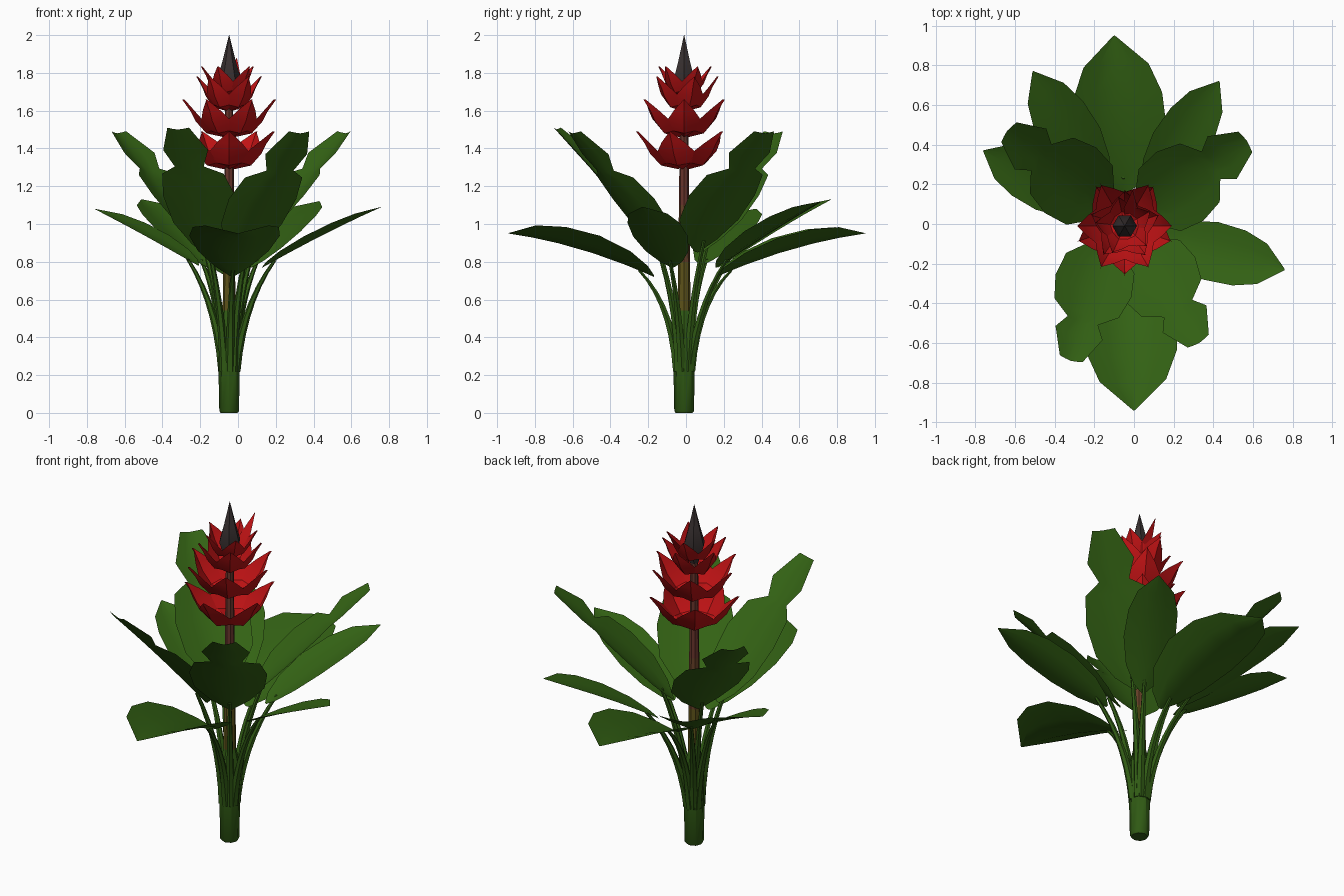
import bpy, bmesh, math
from mathutils import Vector

if "Cube" in bpy.data.objects:
    bpy.data.objects.remove(bpy.data.objects["Cube"])


def material(name, rgb):
    m = bpy.data.materials.new(name)
    m.use_nodes = True
    m.diffuse_color = (*rgb, 1)
    bsdf = next(n for n in m.node_tree.nodes if n.type == 'BSDF_PRINCIPLED')
    bsdf.inputs["Base Color"].default_value = (*rgb, 1)
    bsdf.inputs["Roughness"].default_value = 0.8
    return m


LEAF = material("leaf green", (0.034, 0.125, 0.007))
SHEATH = material("sheath green", (0.03, 0.105, 0.007))
OLIVE = material("stalk olive", (0.11, 0.085, 0.01))
BROWN = material("stalk brown", (0.13, 0.05, 0.02))
RUST = material("stalk rust", (0.14, 0.035, 0.025))
RED = material("bract red", (0.52, 0.006, 0.007))
BUD = material("bud charcoal", (0.04, 0.03, 0.03))

AXIS = Vector((-0.047, -0.01, 0))


def skin(name, rows, mats, closed=False, angle=40, pick=None):
    """Bridge equal-length rows of points into a surface."""
    bm = bmesh.new()
    vs = [[bm.verts.new(p) for p in row] for row in rows]
    n = len(rows[0])
    for a, b in zip(vs, vs[1:]):
        for i in range(n if closed else n - 1):
            j = (i + 1) % n
            bm.faces.new((a[i], a[j], b[j], b[i]))
    if closed:
        bm.faces.new(vs[0][::-1])
        bm.faces.new(vs[-1])
    bmesh.ops.remove_doubles(bm, verts=bm.verts, dist=0.0005)
    if pick:
        for f in bm.faces:
            f.material_index = pick(f.calc_center_median())
    me = bpy.data.meshes.new(name)
    bm.to_mesh(me)
    bm.free()
    for m in mats:
        me.materials.append(m)
    ob = bpy.data.objects.new(name, me)
    bpy.context.collection.objects.link(ob)
    bpy.ops.object.select_all(action='DESELECT')
    ob.select_set(True)
    bpy.context.view_layer.objects.active = ob
    bpy.ops.object.shade_smooth_by_angle(angle=math.radians(angle))
    return ob


def ring(c, r, sides):
    return [c + Vector((r * math.cos(math.tau * i / sides), r * math.sin(math.tau * i / sides), 0))
            for i in range(sides)]


def bezier(a, b, c, t):
    return a * (1 - t) ** 2 + b * 2 * t * (1 - t) + c * t * t


def up(z):
    return AXIS + Vector((0, 0, z))


# Leaf sheath at the bottom, flower stalk rising through it, dark bud on top
skin("sheath", [ring(up(z), r, 8) for z, r in
                ((0, 0.045), (0.01, 0.052), (0.3, 0.058), (0.45, 0.056), (0.56, 0.03))],
     [SHEATH], True)
skin("flower_stalk", [ring(up(0.4 + 0.1 * i), 0.036 - 0.0012 * i, 8) for i in range(14)],
     [OLIVE, BROWN, RUST], True,
     pick=lambda c: 0 if c.z < 0.85 else 1 if c.z < 1.1 else 2)
skin("bud", [ring(up(z), r, 6) for z, r in
             ((1.66, 0.025), (1.77, 0.062), (1.86, 0.036), (2.0, 0.001))], [BUD], True, 50)

# Outline of a leaf: (position along the rib, share of the half width)
WHOLE = ((0, 0.06), (0.06, 0.4), (0.2, 0.78), (0.42, 1), (0.65, 0.95), (0.83, 0.7), (1, 0.02))
TORN = ((0, 0.06), (0.08, 0.5), (0.22, 0.9), (0.42, 1), (0.6, 0.85), (0.68, 0.4), (0.8, 0.62), (1, 0.3))


def leaf(name, base, tip, half, bulge, fold, outline):
    a, c = Vector(base), Vector(tip)
    mid = (a + c) / 2 + Vector((0, 0, bulge))
    side = (c - a).cross(Vector((0, 0, 1))).normalized()
    normal = side.cross(c - a).normalized()
    rows = []
    for t, w in outline:
        p = bezier(a, mid, c, t)
        rows.append([p + side * (s * w * half) + normal * (fold * half * w * abs(s) ** 1.4)
                     for s in (-1, -0.5, 0, 0.5, 1)])
    skin(name, rows, [LEAF])
    # Petiole running from the sheath out to the leaf base
    out = Vector((a.x - AXIS.x, a.y - AXIS.y, 0))
    start = up(0.22) + out.normalized() * 0.036
    bend = up(0.58) + out * 0.42
    end = bezier(a, mid, c, 0.1)
    steps = 7
    skin(name + "_petiole", [ring(bezier(start, bend, end, i / steps), 0.026 - 0.016 * i / steps, 6)
                             for i in range(steps + 1)], [SHEATH], True)


# Low spreading leaves
leaf("back_low_leaf", (-0.05, 0.16, 0.72), (-0.1, 0.95, 0.95), 0.235, 0.06, 0.35, WHOLE)
leaf("front_low_leaf", (-0.03, -0.17, 0.72), (0, -0.94, 0.95), 0.24, 0.06, 0.4, WHOLE)
leaf("left_low_leaf", (0.13, -0.07, 0.77), (0.76, -0.23, 1.09), 0.15, 0.02, 0.15, WHOLE)
leaf("right_low_leaf", (-0.21, 0.08, 0.78), (-0.76, 0.37, 1.08), 0.14, 0.02, 0.2, WHOLE)
leaf("back_left_low_leaf", (0.07, 0.16, 0.77), (0.43, 0.72, 1.12), 0.14, 0.04, 0.2, WHOLE)
leaf("back_right_low_leaf", (-0.16, 0.17, 0.77), (-0.51, 0.77, 1.13), 0.15, 0.04, 0.2, WHOLE)
# High upright leaves with a tear below the tip
leaf("back_left_high_leaf", (0.04, 0.06, 0.85), (0.57, 0.42, 1.48), 0.21, 0.0, 0.25, TORN)
leaf("back_right_high_leaf", (-0.14, 0.08, 0.85), (-0.64, 0.47, 1.48), 0.21, 0.0, 0.25, TORN)
leaf("front_right_high_leaf", (-0.14, -0.1, 0.82), (-0.32, -0.69, 1.5), 0.2, 0.02, 0.25, TORN)
leaf("front_left_high_leaf", (0.02, -0.1, 0.82), (0.33, -0.6, 1.48), 0.21, 0.0, 0.25, TORN)


def bract(name, angle, z, reach, height, spread):
    rows = []
    for r, h, w in ((0.12, 0, 1), (0.5, 0.1, 1), (0.74, 0.42, 0.95), (0.85, 0.68, 0.5), (1.04, 1, 0.01)):
        row = []
        for s in (-1, 0, 1):
            th = angle + s * w * spread
            rad = reach * r * (1 if s == 0 else 0.95)
            lift = height * (h + 0.07 * abs(s) * w)
            row.append(up(z + lift) + Vector((math.cos(th), math.sin(th), 0)) * rad)
        rows.append(row)
    skin(name, rows, [RED], angle=35)


# Tiers of pointed bracts, smaller toward the bud: height, reach, rise, count, turn in degrees
for tier, (z, reach, rise, count, turn) in enumerate((
        (1.29, 0.245, 0.2, 5, 270), (1.46, 0.24, 0.2, 6, 0),
        (1.6, 0.175, 0.18, 5, 90), (1.68, 0.145, 0.155, 5, 30))):
    for k in range(count):
        bract(f"bract_{tier + 1}_{k + 1}", math.radians(turn) + math.tau * k / count,
              z, reach, rise, math.pi / count * 1.05)

# Slim young bract standing behind the bud
skin("young_bract", [[up(z) + Vector((x + s * w, y, 0)) for s in (-1, 0, 1)] for x, y, z, w in
                     ((0.02, 0.04, 1.66, 0.02), (0.03, 0.09, 1.76, 0.035), (0.04, 0.18, 1.88, 0.001))], [RED])
